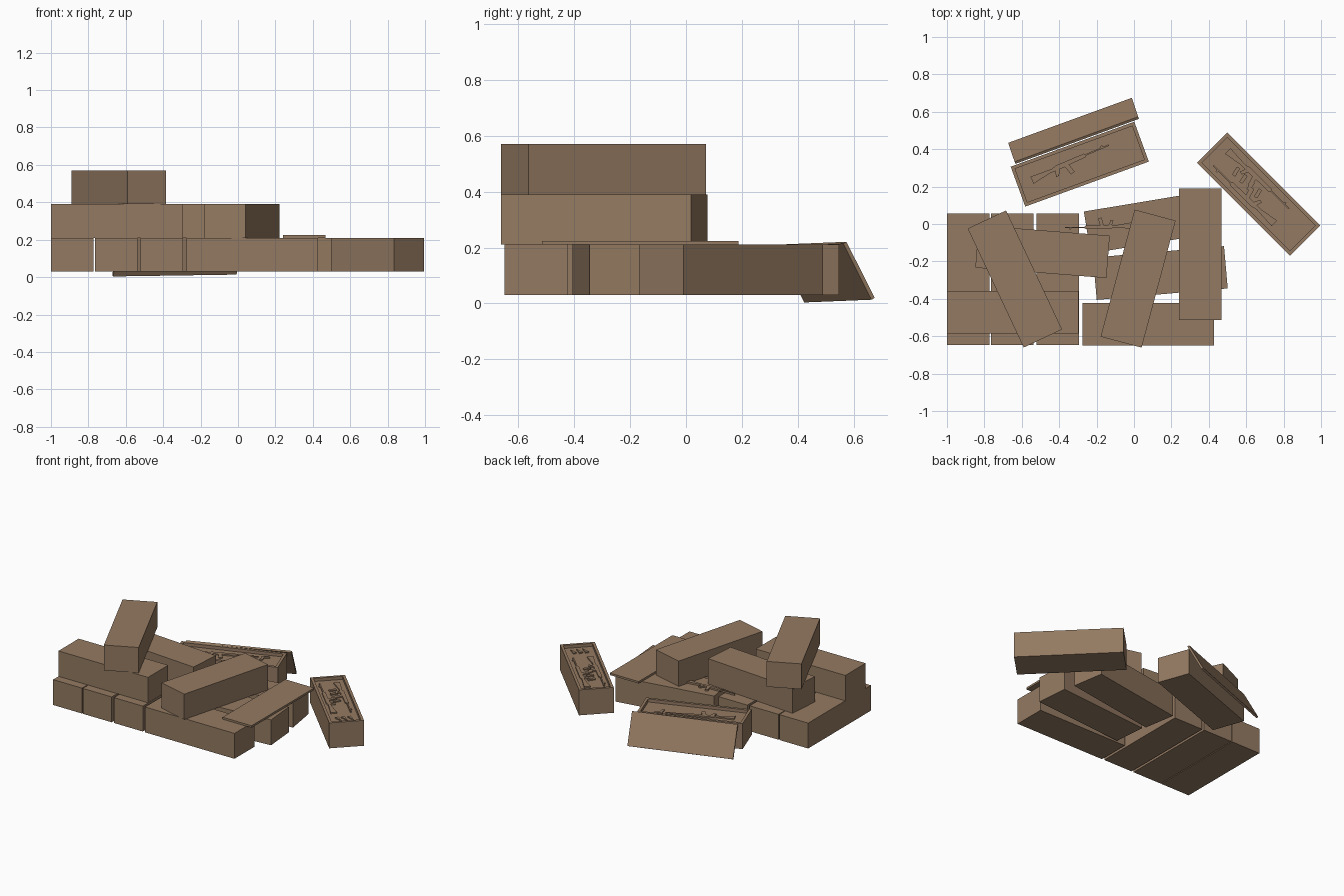
import bpy, bmesh
from math import radians, cos, sin
from mathutils import Matrix, Vector, Euler

if "Cube" in bpy.data.objects:
    bpy.data.objects.remove(bpy.data.objects["Cube"])

L, W, H = 0.703, 0.227, 0.18      # crate size
FLOOR = 0.03                      # underside of the bottom layer
RIM, DEPTH = 0.026, 0.022         # open crate rim and recess

wood = bpy.data.materials.new("crate_brown")
wood.diffuse_color = (0.296, 0.195, 0.122, 1)
wood.use_nodes = True
wood.node_tree.nodes["Principled BSDF"].inputs["Base Color"].default_value = wood.diffuse_color


def finish(name, bm, loc, rot=(0, 0, 0)):
    bmesh.ops.recalc_face_normals(bm, faces=bm.faces)
    me = bpy.data.meshes.new(name)
    bm.to_mesh(me)
    bm.free()
    me.materials.append(wood)
    ob = bpy.data.objects.new(name, me)
    ob.location, ob.rotation_euler = loc, [radians(a) for a in rot]
    bpy.context.collection.objects.link(ob)
    return ob


def box(name, size, loc, rot=(0, 0, 0)):
    bm = bmesh.new()
    bmesh.ops.create_cube(bm, size=1, matrix=Matrix.Diagonal((*size, 1)))
    return finish(name, bm, loc, rot)


def prism(name, pts, thick, loc, angle, scale=1.0):
    bm = bmesh.new()
    f = bm.faces.new([bm.verts.new((x * scale, y * scale, 0)) for x, y in pts])
    ext = bmesh.ops.extrude_face_region(bm, geom=[f])["geom"]
    bmesh.ops.translate(bm, vec=(0, 0, thick),
                        verts=[v for v in ext if isinstance(v, bmesh.types.BMVert)])
    return finish(name, bm, loc, (0, 0, angle))


def crate(name, x, y, layer, angle):
    return box(name, (L, W, H), (x, y, FLOOR + H * (layer + 0.5)), (0, 0, angle))


def open_crate(name, x, y, angle):
    bm = bmesh.new()
    bmesh.ops.create_cube(bm, size=1, matrix=Matrix.Diagonal((L, W, H, 1)))
    top = max(bm.faces, key=lambda f: f.calc_center_median().z)
    bmesh.ops.inset_individual(bm, faces=[top], thickness=RIM)
    ext = bmesh.ops.extrude_discrete_faces(bm, faces=[top])["faces"][0]
    # rebuild recess walls down to the packing surface
    low, up = list(ext.verts), []
    for v in low:
        up.append(min((w for w in bm.verts if w not in low),
                      key=lambda w: (w.co - v.co).length))
    for v in low:
        v.co.z -= DEPTH
    have = {frozenset(f.verts) for f in bm.faces}
    for i in range(4):
        j = (i + 1) % 4
        quad = [low[i], low[j], up[j], up[i]]
        if frozenset(quad) not in have and up[i] not in low:
            bm.faces.new(quad)
    return finish(name, bm, (x, y, FLOOR + H / 2), (0, 0, angle))


# closed crates: name, x, y, layer, angle
for c in [("crate_left_a", -0.885, -0.295, 0, 90),
          ("crate_left_b", -0.652, -0.295, 0, 90),
          ("crate_left_c", -0.408, -0.295, 0, 90),
          ("crate_front", 0.075, -0.535, 0, 0),
          ("crate_middle", 0.141, -0.262, 0, 5),
          ("crate_rear", 0.097, 0.012, 0, 9.4),
          ("crate_upper_front", -0.648, -0.472, 1, 0),
          ("crate_upper_rear", -0.489, -0.148, 1, -4.5),
          ("crate_upper_right", 0.022, -0.292, 1, 75),
          ("crate_top", -0.637, -0.294, 2, -64.8)]:
    crate(*c)

# open crates and their lids
BACK, SIDE = (-0.29, 0.32, 20), (0.666, 0.16, -45)
open_crate("open_crate_back", *BACK)
open_crate("open_crate_side", *SIDE)
box("loose_lid_flat", (W, L, 0.014), (0.353, -0.163, FLOOR + H + 0.007))
box("leaning_lid", (L, W, 0.014), (-0.323, 0.498, 0.112), (-62, -0.8, 20))

# rifle outline, butt at origin, muzzle on +x
RIFLE = [(0, 0.012), (0, -0.03), (0.10, -0.012), (0.135, -0.012), (0.125, -0.042),
         (0.143, -0.044), (0.158, -0.012), (0.19, -0.012), (0.205, -0.062),
         (0.228, -0.055), (0.215, -0.01), (0.31, -0.008), (0.32, 0.0), (0.45, 0.0),
         (0.45, 0.008), (0.42, 0.008), (0.418, 0.017), (0.41, 0.017), (0.405, 0.008),
         (0.32, 0.008), (0.31, 0.014), (0.15, 0.014), (0.12, 0.006)]
PISTOL = [(0, 0.012), (0, -0.005), (-0.008, -0.036), (0.01, -0.038), (0.018, -0.005),
          (0.055, -0.002), (0.055, 0.012)]


def place(home, dx, dy):
    x, y, a = home
    a = radians(a)
    return (x + dx * cos(a) - dy * sin(a), y + dx * sin(a) + dy * cos(a),
            FLOOR + H - DEPTH)


# contents half sunk in the packing
prism("rifle_back", RIFLE, 0.009, place(BACK, -0.27, 0.015), BACK[2] + 3, 1.0)
prism("pistol_back", PISTOL, 0.008, place(BACK, 0.20, 0.045), BACK[2] + 10)
prism("rifle_side_a", RIFLE, 0.009, place(SIDE, -0.28, 0.055), SIDE[2], 1.0)
prism("rifle_side_b", RIFLE, 0.009, place(SIDE, 0.17, -0.06), SIDE[2] + 180, 1.0)
for i in range(4):
    box(f"magazine_{i}", (0.02, 0.05, 0.008),
        Vector(place(SIDE, -0.17 + i * 0.055, 0.0)) + Vector((0, 0, 0.006)),
        (0, 0, SIDE[2] + 12))
for i in range(3):
    prism(f"spike_{i}", [(0, -0.012), (0.06, 0), (0, 0.012)], 0.008,
          place(SIDE, 0.24, -0.045 + i * 0.04), SIDE[2] + 20)

# rifle lying on the crates
x = prism("loose_rifle", RIFLE, 0.012, (-0.01, -0.015, FLOOR + H), 180, 0.8)
